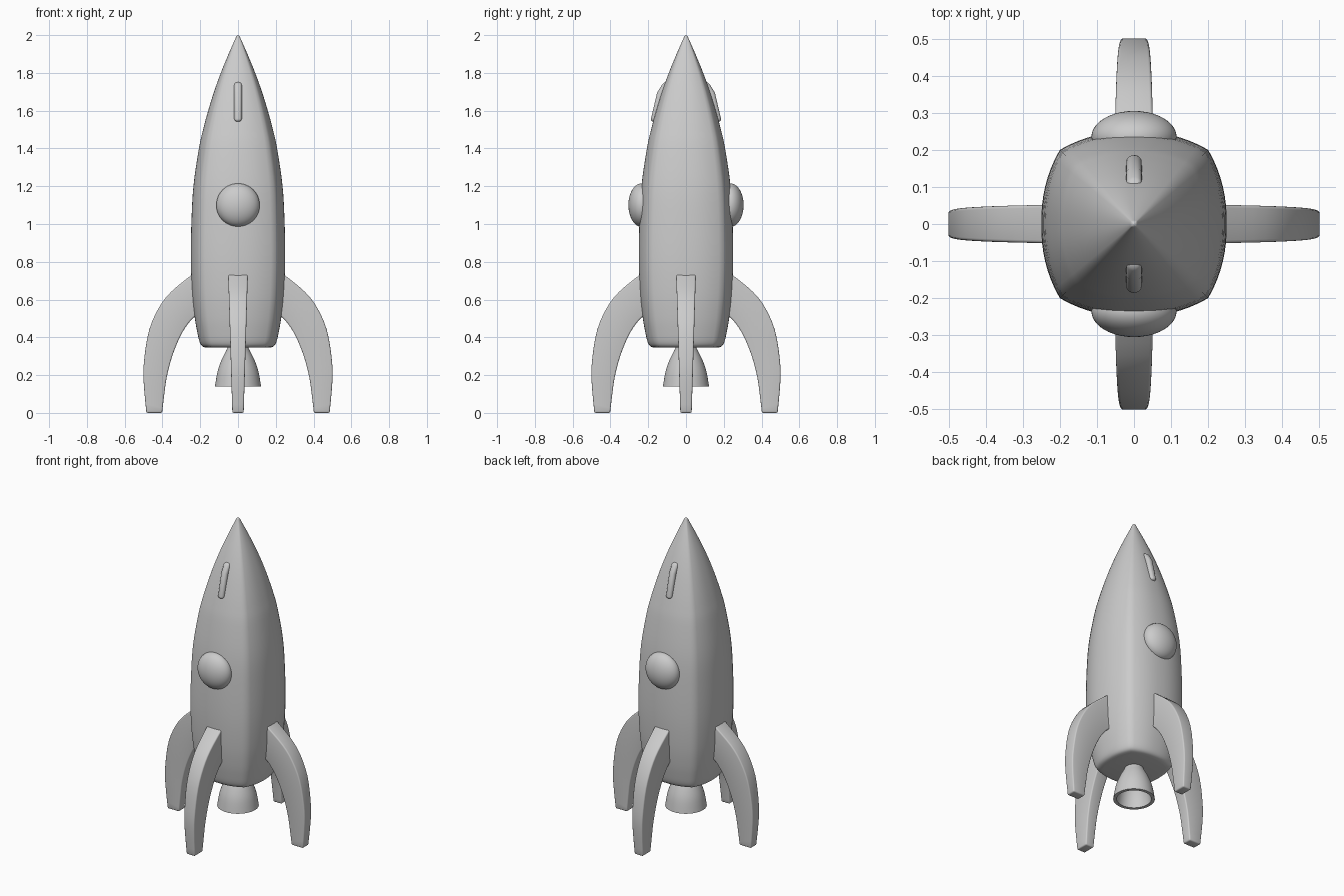
import bpy, bmesh, math
from mathutils import Matrix, Vector

if "Cube" in bpy.data.objects:
    bpy.data.objects.remove(bpy.data.objects["Cube"])


def finish(name, bm, bevel=0.0, segments=3, angle=40):
    bmesh.ops.recalc_face_normals(bm, faces=bm.faces)
    me = bpy.data.meshes.new(name)
    bm.to_mesh(me)
    bm.free()
    ob = bpy.data.objects.new(name, me)
    bpy.context.collection.objects.link(ob)
    bpy.ops.object.select_all(action='DESELECT')
    ob.select_set(True)
    bpy.context.view_layer.objects.active = ob
    if bevel:
        m = ob.modifiers.new("soft_edges", 'BEVEL')
        m.width, m.segments = bevel, segments
        m.limit_method, m.angle_limit = 'ANGLE', math.radians(40)
        bpy.ops.object.convert(target='MESH')
    bpy.ops.object.shade_smooth_by_angle(angle=math.radians(angle))
    return ob


def smooth_path(pts, n=4):
    """Catmull-Rom curve through the points."""
    p = [Vector(q) for q in pts]
    p = [p[0]] + p + [p[-1]]
    out = []
    for a, b, c, d in zip(p, p[1:], p[2:], p[3:]):
        for i in range(n):
            t = i / n
            out.append(0.5 * (2 * b + (c - a) * t + (2 * a - 5 * b + 4 * c - d) * t * t
                              + (3 * b - a - 3 * c + d) * t ** 3))
    return out + [p[-1]]


def loft(name, path, section, angle=40, caps=False):
    """Stack scaled copies of a section along z."""
    bm = bmesh.new()
    rings = [[bm.verts.new((x * r, y * r, z)) for x, y in section] for r, z in path]
    n = len(section)
    for a, b in zip(rings, rings[1:]):
        for i in range(n):
            bm.faces.new((a[i], a[(i + 1) % n], b[(i + 1) % n], b[i]))
    if caps:
        bm.faces.new(rings[0])
        bm.faces.new(rings[-1])
    return finish(name, bm, angle=angle)


def slab(name, outer, inner, half, turn, bevel, segments=3):
    """Solid between two (radius, z) curves, with a thickness that depends on z."""
    bm = bmesh.new()
    rings = []
    for (ro, zo), (ri, zi) in zip(outer, inner):
        ho, hi = half(zo), half(zi)
        rings.append([bm.verts.new(c) for c in
                      ((ro, -ho, zo), (ro, ho, zo), (ri, hi, zi), (ri, -hi, zi))])
    for a, b in zip(rings, rings[1:]):
        for i in range(4):
            bm.faces.new((a[i], a[(i + 1) % 4], b[(i + 1) % 4], b[i]))
    bm.faces.new(rings[0])
    bm.faces.new(rings[-1])
    bm.transform(Matrix.Rotation(math.radians(turn), 4, 'Z'))
    return finish(name, bm, bevel, segments)


# Body: bowed-square section lofted along the hull profile
section = []
for k in range(4):
    rot = Matrix.Rotation(k * math.pi / 2, 2)
    for i in range(16):
        s = -1 + i / 8
        section.append(rot @ Vector((1 - 0.2 * abs(s) ** 2.3, 0.8 * s)))
hull = [(0.165, 0.345), (0.188, 0.352), (0.203, 0.375), (0.216, 0.43), (0.23, 0.51),
        (0.243, 0.63), (0.25, 0.8), (0.247, 1.0), (0.236, 1.2), (0.207, 1.4),
        (0.185, 1.5), (0.158, 1.6), (0.127, 1.7), (0.091, 1.8), (0.05, 1.9),
        (0.016, 1.977), (0.008, 1.995), (0.001, 2.0)]
loft("body", smooth_path(hull), section, angle=50, caps=True)

# Engine nozzle: hollow bell
circle = [(math.cos(i * math.pi / 24), math.sin(i * math.pi / 24)) for i in range(48)]
bell = smooth_path([(0.05, 0.37), (0.057, 0.34), (0.085, 0.285), (0.108, 0.22), (0.122, 0.14)])
bore = smooth_path([(0.102, 0.14), (0.09, 0.21), (0.068, 0.275), (0.04, 0.33), (0.03, 0.36)])
loft("engine_nozzle", bell + bore, circle, caps=True)

# Four curved landing fins
outer = smooth_path([(0.20, 0.765), (0.25, 0.727), (0.355, 0.64), (0.42, 0.555), (0.47, 0.44),
                     (0.496, 0.29), (0.5, 0.17), (0.485, 0.0)], 3)
inner = smooth_path([(0.19, 0.53), (0.235, 0.505), (0.28, 0.45), (0.315, 0.385), (0.35, 0.295),
                     (0.377, 0.19), (0.39, 0.1), (0.402, 0.0)], 3)
for side, turn in (("right", 0), ("back", 90), ("left", 180), ("front", 270)):
    slab(side + "_fin", outer, inner, lambda z: 0.03 + 0.03 * z, turn, 0.008)

# Portholes and small nose ridges, front and back
for side, turn in (("back", 90), ("front", 270)):
    bm = bmesh.new()
    bmesh.ops.create_uvsphere(bm, u_segments=40, v_segments=24, radius=1)
    bm.transform(Matrix.Rotation(math.radians(turn), 4, 'Z')
                 @ Matrix.Translation((0.235, 0, 1.1))
                 @ Matrix.Diagonal((0.07, 0.115, 0.115, 1)))
    finish(side + "_porthole", bm)
    slab(side + "_nose_ridge", [(0.118, 1.752), (0.153, 1.695), (0.189, 1.542)],
         [(0.06, 1.752), (0.08, 1.695), (0.11, 1.542)], lambda z: 0.021, turn, 0.017, 4)
